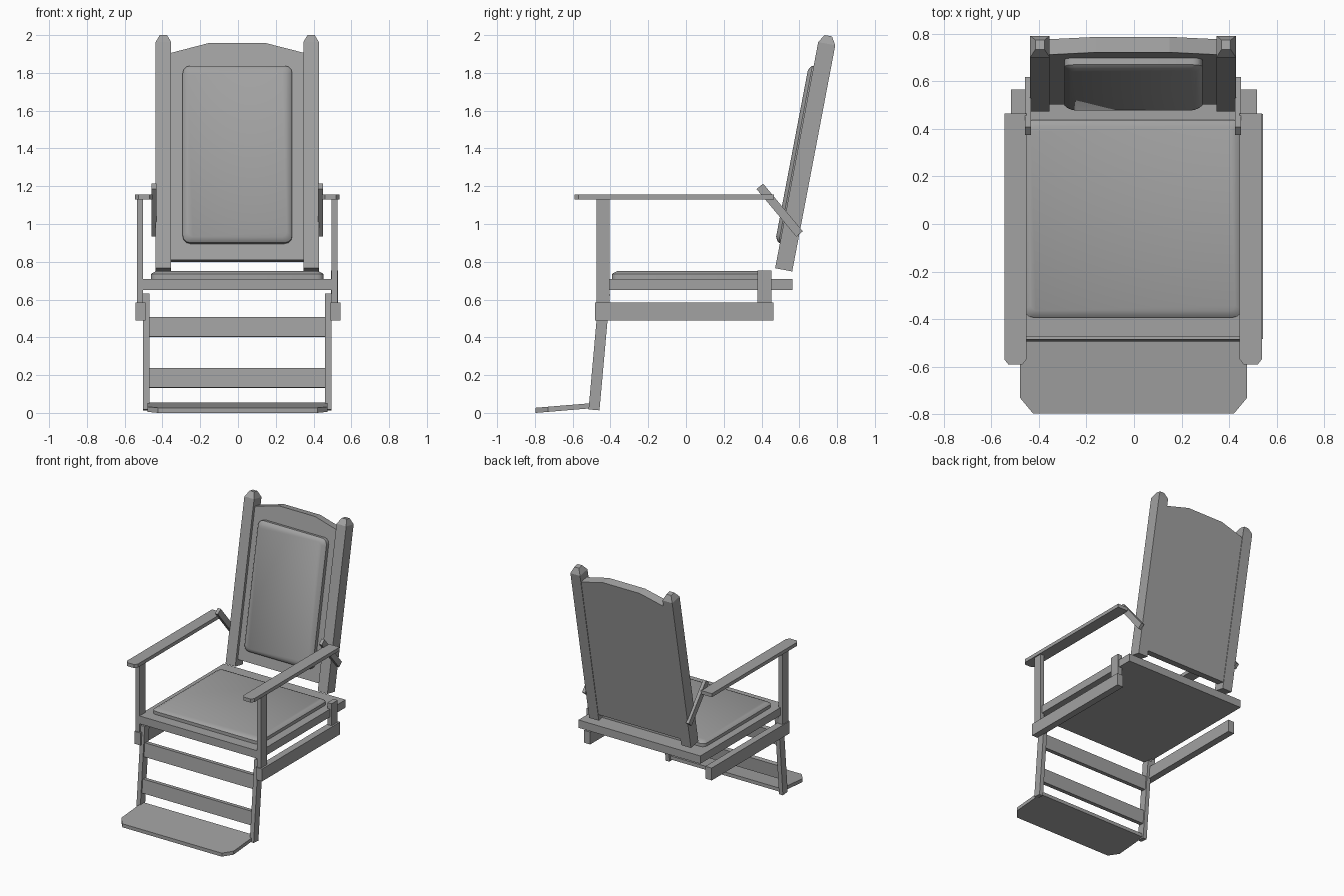
import bpy, bmesh, math
from mathutils import Vector

if "Cube" in bpy.data.objects:
    bpy.data.objects.remove(bpy.data.objects["Cube"])

CX = -0.004  # most parts sit a hair left of centre

# Dark grey finish shared by every part
GREY = bpy.data.materials.new("dark_grey")
GREY.diffuse_color = (0.36, 0.36, 0.36, 1)
GREY.use_nodes = True
GREY.node_tree.nodes["Principled BSDF"].inputs["Base Color"].default_value = GREY.diffuse_color


def loft(name, rings, smooth=False):
    """Closed solid through rings of equal point count."""
    bm = bmesh.new()
    loops = [[bm.verts.new(p) for p in r] for r in rings]
    n = len(loops[0])
    for a, b in zip(loops, loops[1:]):
        for i in range(n):
            j = (i + 1) % n
            bm.faces.new((a[i], a[j], b[j], b[i]))
    bm.faces.new(loops[0][::-1])
    bm.faces.new(loops[-1])
    bmesh.ops.recalc_face_normals(bm, faces=bm.faces)
    me = bpy.data.meshes.new(name)
    bm.to_mesh(me)
    bm.free()
    me.materials.append(GREY)
    ob = bpy.data.objects.new(name, me)
    bpy.context.collection.objects.link(ob)
    if smooth:
        bpy.ops.object.select_all(action='DESELECT')
        ob.select_set(True)
        bpy.context.view_layer.objects.active = ob
        bpy.ops.object.shade_smooth_by_angle(angle=math.radians(40))
    return ob


def side_profile(name, yz, x0, x1):
    return loft(name, [[(x, y, z) for y, z in yz] for x in (x0, x1)])


def box(name, x0, x1, y0, y1, z0, z1):
    return side_profile(name, [(y0, z0), (y1, z0), (y1, z1), (y0, z1)], x0, x1)


def strip(p, q, w):
    """Side-view rectangle of width w along the line p-q."""
    p, q = Vector(p), Vector(q)
    d = (q - p).normalized()
    h = Vector((-d.y, d.x)) * w / 2
    return [tuple(v) for v in (p - h, q - h, q + h, p + h)]


def rounded(x0, x1, v0, v1, r, seg=3):
    pts = []
    for k, (cx, cv) in enumerate([(x1 - r, v1 - r), (x0 + r, v1 - r), (x0 + r, v0 + r), (x1 - r, v0 + r)]):
        for i in range(seg + 1):
            a = math.pi / 2 * (k + i / seg)
            pts.append((cx + r * math.cos(a), cv + r * math.sin(a)))
    return pts


def cushion(name, x0, x1, v0, v1, base, top, place, r=0.035):
    h = top - base
    levels = [(0, 0), (0, 0.6), (0.009, 0.78), (0.028, 1)]
    loft(name, [[place(x, v, base + h * t) for x, v in
                 rounded(x0 + i, x1 - i, v0 + i, v1 - i, r - i * 0.5)]
                for i, t in levels], smooth=True)


def back(x, s, n):
    """Reclined back frame: s runs up the back, n towards the rear."""
    return (x, 0.472 + 0.187 * s + 0.982 * n, 0.766 + 0.982 * s - 0.187 * n)


# Seat board and cushion
box("seat_board", -0.517, 0.517, -0.475, 0.565, 0.65, 0.71)
cushion("seat_cushion", -0.461, 0.453, -0.392, 0.437, 0.71, 0.75, lambda x, y, z: (x, y, z))

# Back panel with raised centre, and its cushion
outline = [(-0.355, 0.049), (0.35, 0.049), (0.35, 1.165), (0.15, 1.217), (-0.158, 1.217), (-0.355, 1.165)]
loft("back_panel", [[back(x, s, n) for x, s in outline] for n in (0.022, 0.088)])
cushion("back_cushion", -0.293, 0.287, 0.136, 1.09, 0.022, -0.026, back, r=0.04)

# Single rear seat support on the right
box("rear_support", 0.493, 0.529, 0.378, 0.452, 0.58, 0.753)

for side, k in (("left", -1), ("right", 1)):
    def X(v):
        return CX + k * v

    # Back post with truncated pyramid tip
    rings = []
    for s, i, j in ((0, 0, 0), (1.219, 0, 0), (1.262, 0.022, 0.026)):
        x0, x1, n0, n1 = 0.35 + i, 0.432 - i, j, 0.092 - j
        rings.append([back(X(x), s, n) for x, n in ((x0, n0), (x1, n0), (x1, n1), (x0, n1))])
    loft("back_post_" + side, rings)

    # Armrest with clipped front corners
    plan = [(0.448, 0.465), (0.448, -0.568), (0.464, -0.59), (0.524, -0.59), (0.541, -0.568), (0.541, 0.465)]
    loft("armrest_" + side, [[(X(x), y, z) for x, y in plan] for z in (1.13, 1.157)])

    # Arm post, side rail, slanted arm bracket, leg
    box("arm_post_" + side, X(0.499), X(0.532), -0.475, -0.405, 0.58, 1.132)
    box("side_rail_" + side, k * 0.489, k * 0.542, -0.483, 0.463, 0.49, 0.585)
    side_profile("arm_bracket_" + side, strip((0.391, 1.199), (0.601, 0.947), 0.045), X(0.428), X(0.453))
    side_profile("leg_" + side, strip((-0.487, 0.016), (-0.432, 0.63), 0.058), X(0.465), X(0.498))

# Cross slats between the legs
for name, z0, z1 in (("lower_slat", 0.133, 0.237), ("upper_slat", 0.402, 0.506)):
    line = [(-0.488 + 0.089 * z, z) for z in (z0, z1)]
    side_profile(name, strip(*line, 0.035), X(-0.47), X(0.47))

# Sloping footboard with clipped front corners
plan = [(-0.479, -0.47), (-0.479, -0.73), (-0.424, -0.796), (0.42, -0.796), (0.475, -0.73), (0.475, -0.47)]
loft("footboard", [[(x, y, z + 0.083 * (y + 0.796)) for x, y in plan] for z in (0.0, 0.027)])
